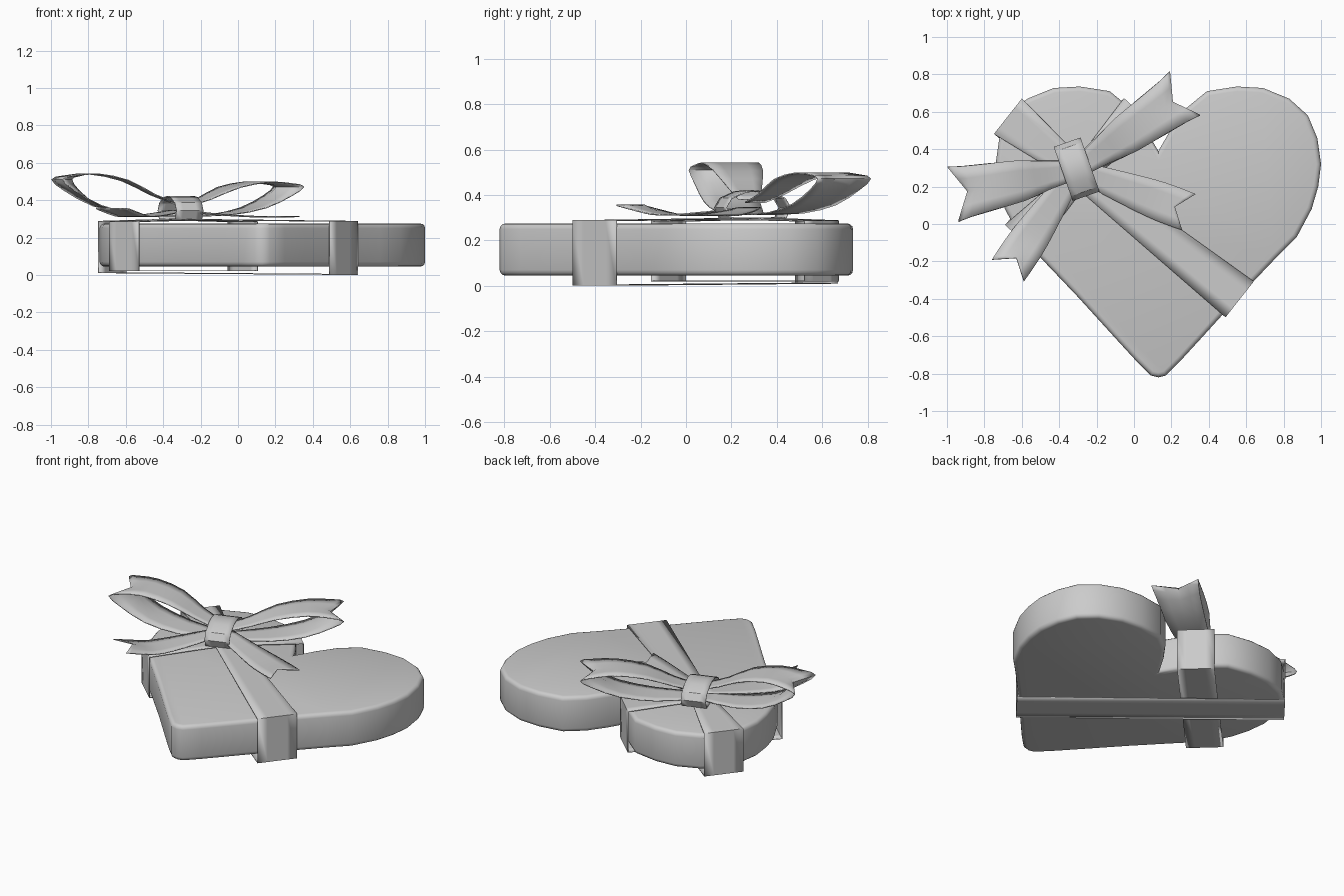
import bpy, bmesh
from mathutils import Vector

if "Cube" in bpy.data.objects:
    bpy.data.objects.remove(bpy.data.objects["Cube"])


def finish(name, bm, angle=0.6):
    bmesh.ops.recalc_face_normals(bm, faces=bm.faces)
    me = bpy.data.meshes.new(name)
    bm.to_mesh(me)
    bm.free()
    ob = bpy.data.objects.new(name, me)
    bpy.context.collection.objects.link(ob)
    bpy.ops.object.select_all(action='DESELECT')
    ob.select_set(True)
    bpy.context.view_layer.objects.active = ob
    bpy.ops.object.shade_smooth_by_angle(angle=angle)
    return ob


def spline(pts, n):
    """Catmull-Rom through section tuples, n steps per span."""
    if n < 2:
        return [Vector(p) for p in pts]
    v = [Vector(p) for p in pts]
    v = [v[0]] + v + [v[-1]]
    out = []
    for i in range(1, len(v) - 2):
        a, b, c, d = v[i - 1:i + 3]
        for k in range(n):
            t = k / n
            out.append(0.5 * (2 * b + (c - a) * t + (2 * a - 5 * b + 4 * c - d) * t * t
                              + (3 * b - a - 3 * c + d) * t ** 3))
    return out + [v[-2]]


def ribbon(name, origin, direction, sections, closed=False, steps=1):
    """Strip swept along a direction; section = (distance, z, half width, middle inset)."""
    d = Vector(direction).normalized()
    p = Vector((-d.y, d.x))
    o = Vector(origin)
    bm = bmesh.new()
    rows = []
    for u, z, w, inset in spline(sections, steps):
        row = []
        for s in (-1, -0.5, 0, 0.5, 1):
            q = o + d * (u - inset * (1 - abs(s))) + p * (s * w)
            row.append(bm.verts.new((q.x, q.y, z)))
        rows.append(row)
    pairs = list(zip(rows, rows[1:])) + ([(rows[-1], rows[0])] if closed else [])
    for a, b in pairs:
        for i in range(4):
            bm.faces.new((a[i], a[i + 1], b[i + 1], b[i]))
    ob = finish(name, bm)
    m = ob.modifiers.new("thickness", 'SOLIDIFY')
    m.thickness = 0.006
    m.offset = 0
    return ob


# heart-shaped box: half outline mirrored about x = 0.13, extruded, rims rounded
CX = 0.13
half = [(0.17, -0.81), (0.25, -0.73), (0.36, -0.61), (0.56, -0.39), (0.76, -0.18),
        (0.87, -0.07), (0.95, 0.08), (0.985, 0.2), (1.0, 0.32), (0.98, 0.46),
        (0.93, 0.58), (0.83, 0.67), (0.69, 0.727), (0.55, 0.735), (0.39, 0.71),
        (0.28, 0.62), (0.2, 0.51)]
outline = [(CX, -0.82)] + half + [(CX, 0.39)] + [(2 * CX - x, y) for x, y in reversed(half)]
bm = bmesh.new()
base = bm.faces.new([bm.verts.new((x, y, 0.045)) for x, y in outline])
ext = bmesh.ops.extrude_face_region(bm, geom=[base], use_keep_orig=True)
bmesh.ops.translate(bm, vec=(0, 0, 0.23),
                    verts=[g for g in ext['geom'] if isinstance(g, bmesh.types.BMVert)])
rims = [e for e in bm.edges if abs(e.verts[0].co.z - e.verts[1].co.z) < 1e-4]
bmesh.ops.bevel(bm, geom=rims, offset=0.025, segments=3, profile=0.5, affect='EDGES')
finish("heart_box", bm, 0.7)

# bands wrapped round the box, gathered under the knot
ribbon("long_band", (-0.3, 0.28), (1.235, -0.975),
       [(-0.475, 0.287, 0.12, 0), (-0.1, 0.296, 0.075, 0), (0.1, 0.296, 0.075, 0),
        (1.1, 0.287, 0.122, 0), (1.1, 0.003, 0.122, 0), (-0.475, 0.012, 0.12, 0)], closed=True)
ribbon("short_band", (-0.3, 0.25), (0.63, 0.67),
       [(-0.45, 0.285, 0.11, 0), (-0.08, 0.292, 0.07, 0), (0.1, 0.292, 0.07, 0),
        (0.475, 0.285, 0.11, 0), (0.475, 0.022, 0.11, 0), (-0.45, 0.022, 0.11, 0)], closed=True)

# bow loops with creased, concave ends
KNOT = (-0.31, 0.29)
loop = [(0.02, 0.38, 0.055, 0), (0.15, 0.43, 0.075, 0), (0.3, 0.505, 0.11, 0),
        (0.47, 0.54, 0.125, 0.01), (0.6, 0.53, 0.138, 0.05)]
tip = (0.67, 0.51, 0.15, 0.08)
under = [(0.6, 0.45, 0.138, 0.05), (0.45, 0.37, 0.125, 0.01), (0.25, 0.325, 0.1, 0),
         (0.02, 0.315, 0.055, 0)]


def bow_loop(name, direction, length, height, width):
    secs = [(u * length, 0.31 + (z - 0.31) * height, w * width, i) for u, z, w, i in
            loop + [tip] + under]
    ribbon(name, KNOT, direction, secs, steps=2)


bow_loop("left_loop", (-0.655, -0.13), 1.0, 1.0, 1.0)
bow_loop("right_loop", (0.585, 0.41), 1.06, 0.81, 0.95)

# notched tails
for name, direction, length, end_z in (("left_tail", (-0.365, -0.54), 0.65, 0.355),
                                       ("right_tail", (0.6, -0.225), 0.645, 0.312)):
    ribbon(name, KNOT, direction,
           [(0.02, 0.345, 0.05, 0), (0.2 * length / 0.65, 0.325, 0.075, 0),
            (0.42, 0.312, 0.1, 0), (length - 0.1, (0.31 + end_z) / 2, 0.105, 0.03),
            (length, end_z, 0.103, 0.08)], steps=3)

# knot wrapped round the middle of the bow
ribbon("knot", (-0.307, 0.293), (0.33, -0.94),
       [(v, z, 0.076, 0) for v, z in
        ((-0.13, 0.3), (-0.15, 0.345), (-0.125, 0.385), (-0.06, 0.413), (0, 0.42),
         (0.06, 0.413), (0.125, 0.385), (0.15, 0.345), (0.13, 0.3), (0, 0.297))], closed=True)
